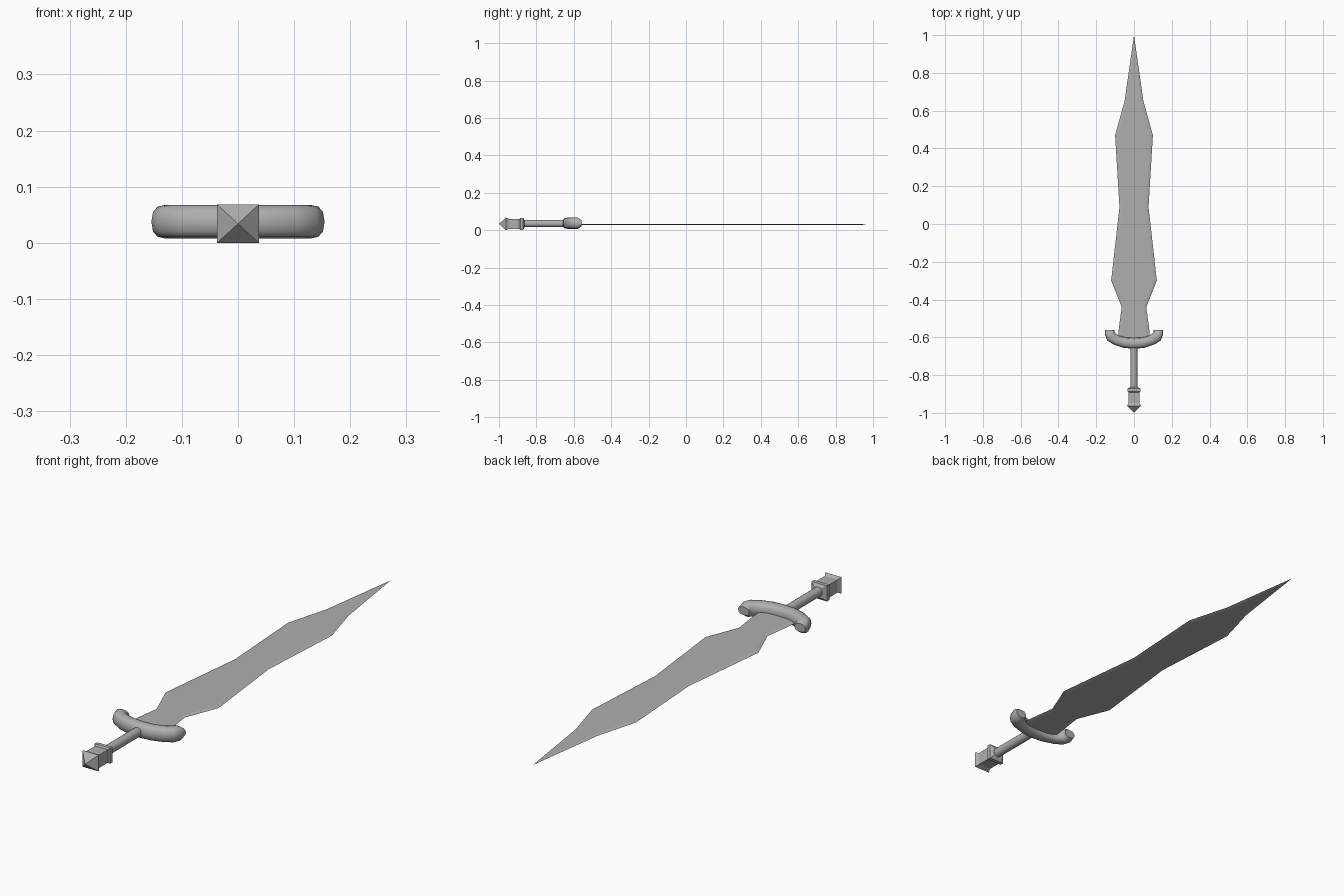
import bpy, bmesh
from math import cos, sin, pi, radians
from mathutils import Vector

if "Cube" in bpy.data.objects:
    bpy.data.objects.remove(bpy.data.objects["Cube"])

ZC = 0.034  # height of the sword's long axis

metal = bpy.data.materials.new("dark_grey_metal")
metal.diffuse_color = (0.43, 0.43, 0.43, 1)
metal.use_nodes = True
metal.node_tree.nodes["Principled BSDF"].inputs["Base Color"].default_value = metal.diffuse_color


def loft(name, rings, smooth=0):
    """Skin a list of equal-length rings and cap both ends."""
    bm = bmesh.new()
    loops = [[bm.verts.new(p) for p in r] for r in rings]
    n = len(loops[0])
    for a, b in zip(loops, loops[1:]):
        for i in range(n):
            j = (i + 1) % n
            bm.faces.new((a[i], a[j], b[j], b[i]))
    bm.faces.new(loops[0])
    bm.faces.new(loops[-1][::-1])
    bmesh.ops.remove_doubles(bm, verts=bm.verts, dist=1e-5)
    bmesh.ops.recalc_face_normals(bm, faces=bm.faces)
    me = bpy.data.meshes.new(name)
    bm.to_mesh(me)
    bm.free()
    me.materials.append(metal)
    ob = bpy.data.objects.new(name, me)
    bpy.context.collection.objects.link(ob)
    if smooth:
        bpy.ops.object.select_all(action='DESELECT')
        ob.select_set(True)
        bpy.context.view_layer.objects.active = ob
        bpy.ops.object.shade_smooth_by_angle(angle=radians(smooth))
    return ob


# Blade: leaf-shaped outline (y, half width) with thin bevelled edges
outline = [(-0.62, 0.086), (-0.55, 0.08), (-0.44, 0.065), (-0.30, 0.121),
           (0.09, 0.077), (0.47, 0.10), (0.65, 0.05), (0.93, 0.010), (1.0, 0.0)]
ZB = 0.031
rings = []
for y, w in outline:
    t = min(0.0035, w * 0.2)
    k = w - min(0.014, w * 0.5)
    rings.append([(w, y, ZB), (k, y, ZB + t), (-k, y, ZB + t),
                  (-w, y, ZB), (-k, y, ZB - t), (k, y, ZB - t)])
loft("blade", rings)


def squarish(a):
    """Cosine pushed outwards for a rounded-box section."""
    return (abs(a) ** 0.8) * (1 if a >= 0 else -1)


# Guard: rounded bar swept along a shallow U with hooked, chamfered ends
# (x, y, in-plane half width, half height) from centre to right tip
half = [(0.0, -0.632, 0.029, 0.030), (0.05, -0.628, 0.028, 0.030),
        (0.095, -0.614, 0.027, 0.030), (0.120, -0.598, 0.029, 0.030),
        (0.129, -0.578, 0.026, 0.030), (0.129, -0.560, 0.025, 0.017)]
path = [(-x, y, w, h) for x, y, w, h in half[:0:-1]] + half
rings = []
for i, (x, y, w, h) in enumerate(path):
    a, b = path[max(i - 1, 0)], path[min(i + 1, len(path) - 1)]
    d = Vector((b[0] - a[0], b[1] - a[1], 0)).normalized()
    if i in (0, len(path) - 1):
        d = Vector((0, -1 if i == 0 else 1, 0))
    side = Vector((-d.y, d.x, 0))
    ring = []
    for k in range(12):
        u = 2 * pi * k / 12
        ring.append(Vector((x, y, 0.0375)) + side * w * squarish(cos(u))
                    + Vector((0, 0, h * squarish(sin(u)))))
    rings.append(ring)
loft("guard", rings, 40)

# Grip: plain round rod
loft("grip", [[(0.0185 * cos(2 * pi * k / 16), y, 0.036 + 0.0195 * sin(2 * pi * k / 16))
               for k in range(16)] for y in (-0.88, -0.63)], 40)

# Pommel: square block with flared rims and a pyramid end (y, half size)
profile = [(-1.0, 0.0), (-0.963, 0.037), (-0.948, 0.029), (-0.892, 0.029),
           (-0.886, 0.035), (-0.871, 0.035), (-0.864, 0.022)]
loft("pommel", [[(sx * r, y, ZC + sz * r * 0.919)
                 for sx, sz in ((1, 1), (-1, 1), (-1, -1), (1, -1))]
                for y, r in profile])
